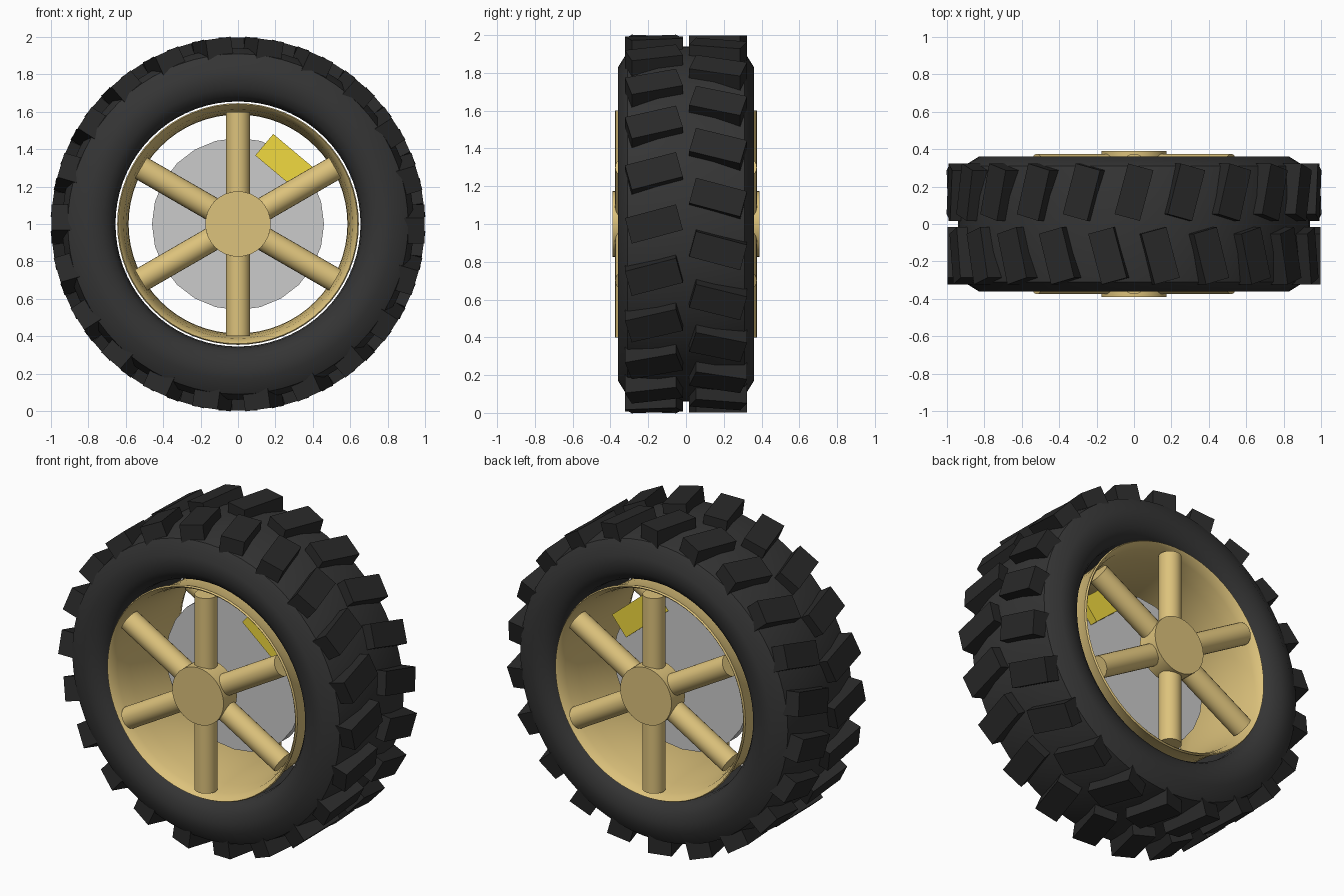
import bpy, bmesh, math
from mathutils import Matrix, Vector

if "Cube" in bpy.data.objects:
    bpy.data.objects.remove(bpy.data.objects["Cube"])

CENTRE = Matrix.Translation((0, 0, 1))


def material(name, rgb):
    m = bpy.data.materials.new(name)
    m.diffuse_color = (*rgb, 1)
    m.use_nodes = True
    m.node_tree.nodes["Principled BSDF"].inputs["Base Color"].default_value = m.diffuse_color
    return m


RUBBER = material("rubber", (0.035, 0.035, 0.035))
TREAD = material("tread_rubber", (0.022, 0.022, 0.022))
GOLD = material("gold", (0.72, 0.54, 0.2))
YELLOW = material("yellow", (0.88, 0.7, 0.05))


def finish(name, bm, mat=None, angle=35):
    bmesh.ops.recalc_face_normals(bm, faces=bm.faces)
    me = bpy.data.meshes.new(name)
    bm.to_mesh(me)
    bm.free()
    ob = bpy.data.objects.new(name, me)
    bpy.context.collection.objects.link(ob)
    ob.matrix_world = CENTRE
    if mat:
        me.materials.append(mat)
    bpy.ops.object.select_all(action='DESELECT')
    ob.select_set(True)
    bpy.context.view_layer.objects.active = ob
    bpy.ops.object.shade_smooth_by_angle(angle=math.radians(angle))
    return ob


def lathe(name, profile, steps, mat, angle=35):
    """Revolve a closed (y, radius) loop about the wheel axis."""
    bm = bmesh.new()
    rings = []
    for i in range(steps):
        a = 2 * math.pi * i / steps
        rings.append([bm.verts.new((r * math.cos(a), y, r * math.sin(a)))
                      for y, r in profile])
    n = len(profile)
    for i in range(steps):
        p, q = rings[i], rings[(i + 1) % steps]
        for j in range(n):
            k = (j + 1) % n
            bm.faces.new((p[j], p[k], q[k], q[j]))
    return finish(name, bm, mat, angle)


def mirrored(half):
    return half + [(-y, r) for y, r in reversed(half)]


def add_cylinder(bm, radius, depth, segments, matrix):
    bmesh.ops.create_cone(bm, cap_ends=True, segments=segments, radius1=radius,
                          radius2=radius, depth=depth, matrix=matrix)


ALONG_Y = Matrix.Rotation(math.pi / 2, 4, 'X')

# Tyre: rounded sidewalls, chamfered shoulders
lathe("tyre", mirrored([(0.24, 0.655), (0.29, 0.662), (0.325, 0.685), (0.35, 0.725),
                        (0.36, 0.77), (0.36, 0.83), (0.31, 0.91), (0.15, 0.94)]),
      72, RUBBER, 45)

# Rim barrel: thin shell, narrower in the middle
outer = [(0.0, 0.6), (0.2, 0.615), (0.3, 0.63), (0.345, 0.646)]
inner = [(0.355, 0.64), (0.345, 0.63), (0.3, 0.612), (0.2, 0.597), (0.1, 0.588)]
half = outer[1:] + inner
lathe("rim", [outer[0]] + half + [(0, 0.585)] + [(-y, r) for y, r in reversed(half)],
      64, GOLD)

# Tread: two staggered rows of slanted blocks forming a chevron
bm = bmesh.new()
COUNT = 22
for side in (-1, 1):
    for i in range(COUNT):
        a = 2 * math.pi * (i + (0.5 if side > 0 else 0)) / COUNT
        # local x is radial, y is the wheel axis, z is tangential
        m = (Matrix.Rotation(-a, 4, 'Y')
             @ Matrix.Translation((0.94, side * 0.17, 0))
             @ Matrix.Rotation(-side * math.radians(15), 4, 'X')
             @ Matrix.Diagonal((0.115, 0.28, 0.14, 1)))
        bmesh.ops.create_cube(bm, size=1, matrix=m)
finish("tread_blocks", bm, TREAD)

# Six round spokes and a hub cap on each face
for label, side in (("front", -1), ("back", 1)):
    bm = bmesh.new()
    for i in range(6):
        a = math.radians(60 * i)
        m = (Matrix.Rotation(a, 4, 'Y') @ Matrix.Translation((0, side * 0.31, 0.31)))
        add_cylinder(bm, 0.065, 0.58, 24, m)
    finish(label + "_spokes", bm, GOLD)
    bm = bmesh.new()
    add_cylinder(bm, 0.175, 0.13, 32, Matrix.Translation((0, side * 0.325, 0)) @ ALONG_Y)
    finish(label + "_hub", bm, GOLD)

# Brake disc
bm = bmesh.new()
add_cylinder(bm, 0.46, 0.08, 24, ALONG_Y)
finish("brake_disc", bm)

# Brake caliper clamped over the disc edge
bm = bmesh.new()
bmesh.ops.create_cube(bm, size=1, matrix=Matrix.Rotation(math.radians(40), 4, 'Y')
                      @ Matrix.Translation((0, 0, 0.415))
                      @ Matrix.Diagonal((0.33, 0.18, 0.15, 1)))
finish("brake_caliper", bm, YELLOW)
